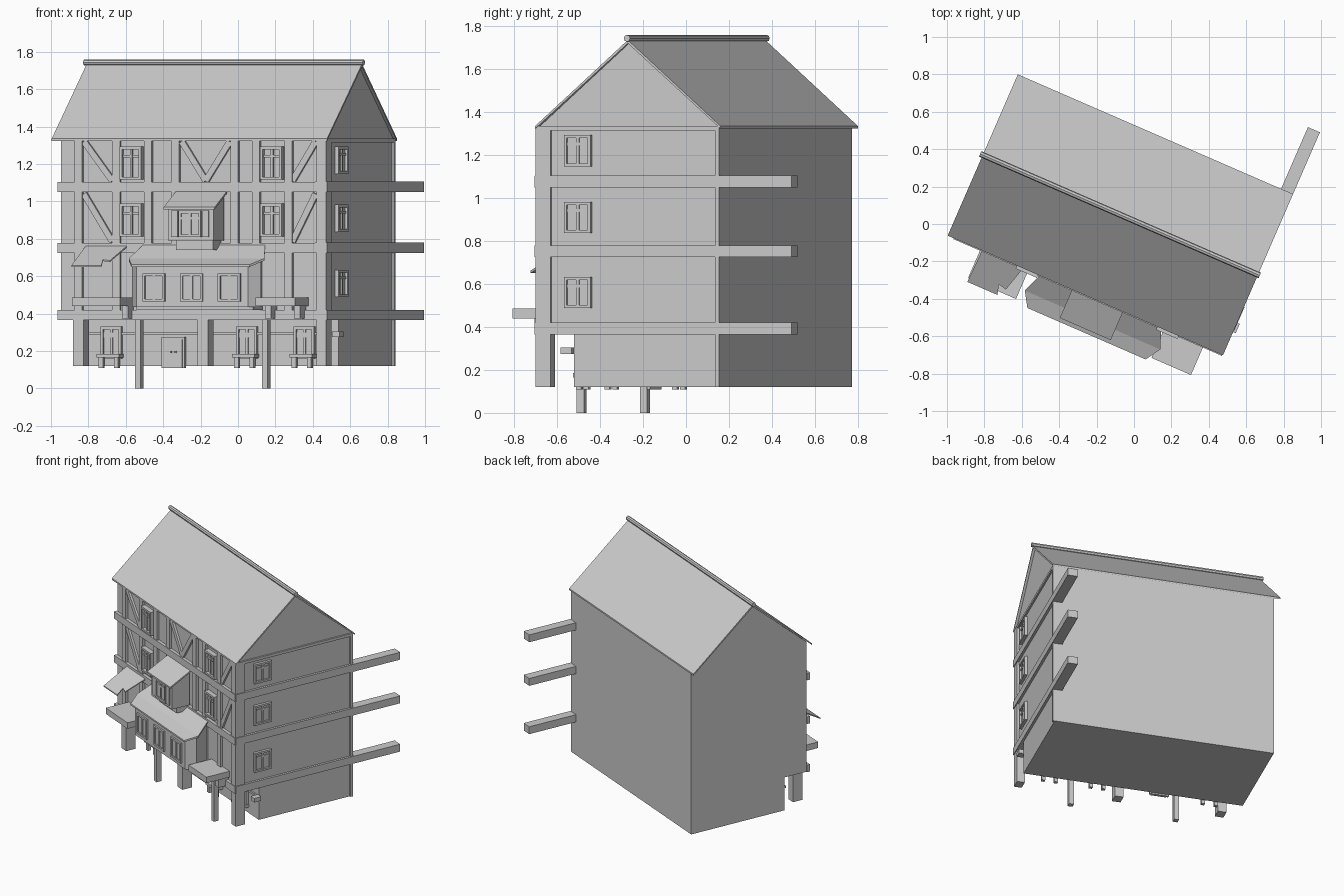
import bpy, bmesh
from math import radians, hypot
from mathutils import Matrix, Vector

cube = bpy.data.objects.get("Cube")
if cube:
    bpy.data.objects.remove(cube)

stone = bpy.data.materials.new("pale grey")
stone.use_nodes = True
GREY = (0.6, 0.6, 0.6, 1)
stone.diffuse_color = GREY
stone.node_tree.nodes["Principled BSDF"].inputs["Base Color"].default_value = GREY

# The house stands turned about the vertical; parts use its own axes
TURN = Matrix.Translation((-0.075, 0.05, 0)) @ Matrix.Rotation(radians(-23.5), 4, "Z")
FRONT, BACK, LEFT, RIGHT = -0.47, 0.46, -0.755, 0.80
EAVE, RIDGE, MID = 1.335, 1.735, 0.075
FLOORS = (0.365, 0.725, 1.05)


def finish(name, bm):
    bmesh.ops.recalc_face_normals(bm, faces=bm.faces)
    mesh = bpy.data.meshes.new(name)
    bm.to_mesh(mesh)
    bm.free()
    mesh.materials.append(stone)
    obj = bpy.data.objects.new(name, mesh)
    bpy.context.collection.objects.link(obj)
    obj.matrix_world = TURN
    return obj


def prism(bm, points, offset):
    """Sweep a flat outline along an offset."""
    low = [bm.verts.new(p) for p in points]
    high = [bm.verts.new(Vector(p) + Vector(offset)) for p in points]
    bm.faces.new(low)
    bm.faces.new(high)
    for i in range(len(low)):
        j = (i + 1) % len(low)
        bm.faces.new((low[i], low[j], high[j], high[i]))


def sweeps(name, items):
    bm = bmesh.new()
    for points, offset in items:
        prism(bm, points, offset)
    return finish(name, bm)


def box(x0, x1, y0, y1, z0, z1):
    return [(x0, y0, z0), (x1, y0, z0), (x1, y1, z0), (x0, y1, z0)], (0, 0, z1 - z0)


def boxes(name, *spans):
    return sweeps(name, [box(*s) for s in spans])


def window(name, a, z, w, h, plane, side=False, depth=0.02, cross=True):
    """Framed window; a is its centre along the wall, plane the wall surface."""
    t = 0.014
    l, r, b, top = a - w / 2, a + w / 2, z - h / 2, z + h / 2
    parts = [(l, l + t, b, top, depth), (r - t, r, b, top, depth),
             (l + t, r - t, b, b + t, depth), (l + t, r - t, top - t, top, depth),
             (a - t / 2, a + t / 2, b + t, top - t, depth * 0.7)]
    if cross:
        parts.append((l + t, r - t, z + h / 6, z + h / 6 + t, depth * 0.6))
    parts.append((l + t, r - t, b + t, top - t, depth * 0.3))
    if side:
        boxes(name, *[(plane, plane + d, p, q, e, f) for p, q, e, f, d in parts])
    else:
        boxes(name, *[(p, q, plane - d, plane, e, f) for p, q, e, f, d in parts])


# Walls, jettied over a recessed ground floor
WALL = FRONT + 0.018
SIDE = RIGHT - 0.012
boxes("ground_floor", (LEFT, SIDE, -0.28, BACK, 0.12, 0.365))
sweeps("upper_walls", [([(LEFT, WALL, 0.365), (LEFT, BACK, 0.365), (LEFT, BACK, EAVE),
                         (LEFT, 0, RIDGE - 0.015), (LEFT, WALL, EAVE)], (SIDE - LEFT, 0, 0))])

# Roof planes and ridge roll
R0, R1 = -0.80, 0.805
sweeps("roof", [([(R0, s * 0.47, EAVE), (R0, 0, RIDGE), (R0, 0, RIDGE - 0.015),
                  (R0, s * 0.47, EAVE - 0.012)], (R1 - R0, 0, 0)) for s in (-1, 1)])
bm = bmesh.new()
bmesh.ops.create_cone(bm, cap_ends=True, segments=8, radius1=0.016, radius2=0.016, depth=1.63,
                      matrix=Matrix.Translation((0, 0, RIDGE + 0.008)) @ Matrix.Rotation(radians(90), 4, "Y"))
finish("ridge_roll", bm)

# Horizontal timbers; side ones run out past the back wall
for z in FLOORS:
    boxes("front_beam", (LEFT - 0.01, RIGHT, FRONT - 0.005, WALL, z, z + 0.053))
    boxes("side_beam", (0.735, RIGHT + 0.005, FRONT, 0.83, z, z + 0.055))
boxes("top_side_beam", (0.74, RIGHT, FRONT, BACK - 0.01, EAVE - 0.02, EAVE))

# Front posts
posts = (-0.645, -0.425, -0.24, -0.08, 0.265, 0.39, 0.58)
boxes("front_posts", *[(u - 0.022, u + 0.022, FRONT, WALL, 0.415, EAVE) for u in posts])
boxes("corner_post", (0.745, RIGHT, FRONT, FRONT + 0.075, 0.12, EAVE))
boxes("rear_corner_post", (0.745, RIGHT, BACK - 0.02, BACK, 0.12, EAVE))


# Diagonal braces
def brace(u0, z0, u1, z1, w=0.017):
    dx, dz = u1 - u0, z1 - z0
    n = w / hypot(dx, dz)
    ox, oz = -dz * n, dx * n
    y = FRONT + 0.003
    return ([(u0 + ox, y, z0 + oz), (u1 + ox, y, z1 + oz),
             (u1 - ox, y, z1 - oz), (u0 - ox, y, z0 - oz)], (0, WALL - y, 0))


braces = [brace(MID + 0.02, 1.11, MID + 0.02 + s * 0.14, 1.32) for s in (-1, 1)]
for low, high in ((1.11, 1.32), (0.785, 1.04)):
    braces += [brace(-0.615, high, -0.45, low), brace(0.735, high, 0.60, low)]
sweeps("braces", braces)

# Windows on the front and right side
for u in (-0.335, 0.485):
    for z in (1.205, 0.90):
        window("front_window", u, z, 0.125, 0.175, WALL, depth=0.035)
for z in (1.22, 0.91, 0.56):
    window("side_window", -0.256, z, 0.135, 0.145, SIDE, side=True)

# Ground floor: arcade columns, door, windows with ledges
boxes("arcade_columns", *[(u, u + 0.06, FRONT, FRONT + 0.075, 0.12, 0.365) for u in (-0.675, 0.05)])
boxes("door", (-0.235, -0.10, -0.297, -0.28, 0.11, 0.275),
      (-0.222, -0.113, -0.303, -0.297, 0.11, 0.262),
      (-0.18, -0.17, -0.312, -0.303, 0.19, 0.20), (-0.155, -0.145, -0.312, -0.303, 0.19, 0.20))
for u in (-0.53, 0.26, 0.595):
    window("ground_window", u, 0.245, 0.12, 0.17, -0.28, depth=0.02)
    boxes("window_bench", (u - 0.065, u + 0.065, -0.34, -0.28, 0.165, 0.185),
          *[(u + s * 0.045 - 0.012, u + s * 0.045 + 0.012, -0.33, -0.305, 0.108, 0.165) for s in (-1, 1)])
boxes("ground_rail", (LEFT, SIDE, -0.29, -0.28, 0.285, 0.30))
boxes("wall_bracket", (0.775, 0.82, -0.335, -0.28, 0.275, 0.305))


# Wide bay with faceted ends and a lean-to roof
def bay_outline(grow, z_back, z_side, z_front):
    c, f = 0.09, -0.635 - grow
    ends = [(0.335, FRONT, z_back), (0.375, -0.575, z_side), (0.325, f, z_front)]
    right = [(c + x + grow, y, z) for x, y, z in ends]
    return right + [(c - x - grow, y, z) for x, y, z in reversed(ends)]


# Body rises to the sloping roof: straight outline below, tilted outline above
bm = bmesh.new()
low = [bm.verts.new(p) for p in bay_outline(0, 0.435, 0.435, 0.435)]
high = [bm.verts.new(p) for p in bay_outline(0, 0.75, 0.675, 0.65)]
for i in range(6):
    bm.faces.new((low[i], low[(i + 1) % 6], high[(i + 1) % 6], high[i]))
bmesh.ops.contextual_create(bm, geom=low)
bm.faces.new((high[0], high[1], high[4], high[5]))
bm.faces.new((high[1], high[2], high[3], high[4]))
finish("bay_body", bm)
roof_pts = bay_outline(0.02, 0.757, 0.683, 0.650)
sweeps("bay_roof", [(roof_pts[:2] + roof_pts[4:], (0, 0, 0.012)), (roof_pts[1:5], (0, 0, 0.012))])
for u in (-0.13, 0.09, 0.31):
    window("bay_window", u, 0.54, 0.13, 0.15, -0.635, depth=0.012, cross=False)
boxes("bay_floor", (-0.25, 0.43, -0.60, FRONT, 0.42, 0.44))
boxes("bay_posts", *[(u - 0.017, u + 0.017, -0.42, -0.383, 0, 0.44) for u in (-0.32, 0.42)])

# Balcony slabs either side of the bay
boxes("left_slab", (-0.61, -0.33, -0.635, WALL, 0.44, 0.485))
boxes("right_slab", (0.46, 0.69, -0.635, WALL, 0.44, 0.485))
boxes("slab_brackets", *[(u, u + 0.035, -0.53, WALL, 0.375, 0.44) for u in (-0.365, 0.47, 0.64)])

# Broken awning
sweeps("awning", [([(-0.60, FRONT, 0.755), (-0.605, -0.655, 0.65), (-0.43, -0.655, 0.65),
                    (-0.445, -0.60, 0.681), (-0.40, -0.61, 0.675), (-0.36, FRONT, 0.755)], (0, 0, 0.008))])

# Small oriel above the bay
sweeps("oriel_body", [([(-0.06, FRONT, 0.79), (-0.06, -0.61, 0.79), (-0.06, -0.61, 0.97),
                        (-0.06, FRONT, 1.045)], (0.265, 0, 0))])
sweeps("oriel_roof", [([(-0.075, -0.635, 0.957), (-0.075, FRONT, 1.043), (-0.075, FRONT, 1.055),
                        (-0.075, -0.635, 0.969)], (0.297, 0, 0))])
boxes("oriel_base", (-0.035, 0.18, -0.56, WALL, 0.74, 0.79))
window("oriel_window", 0.07, 0.88, 0.13, 0.14, -0.61, depth=0.012)
boxes("oriel_shutters", *[(u - 0.019, u + 0.019, -0.618, -0.61, 0.81, 0.95) for u in (-0.02, 0.16)])
